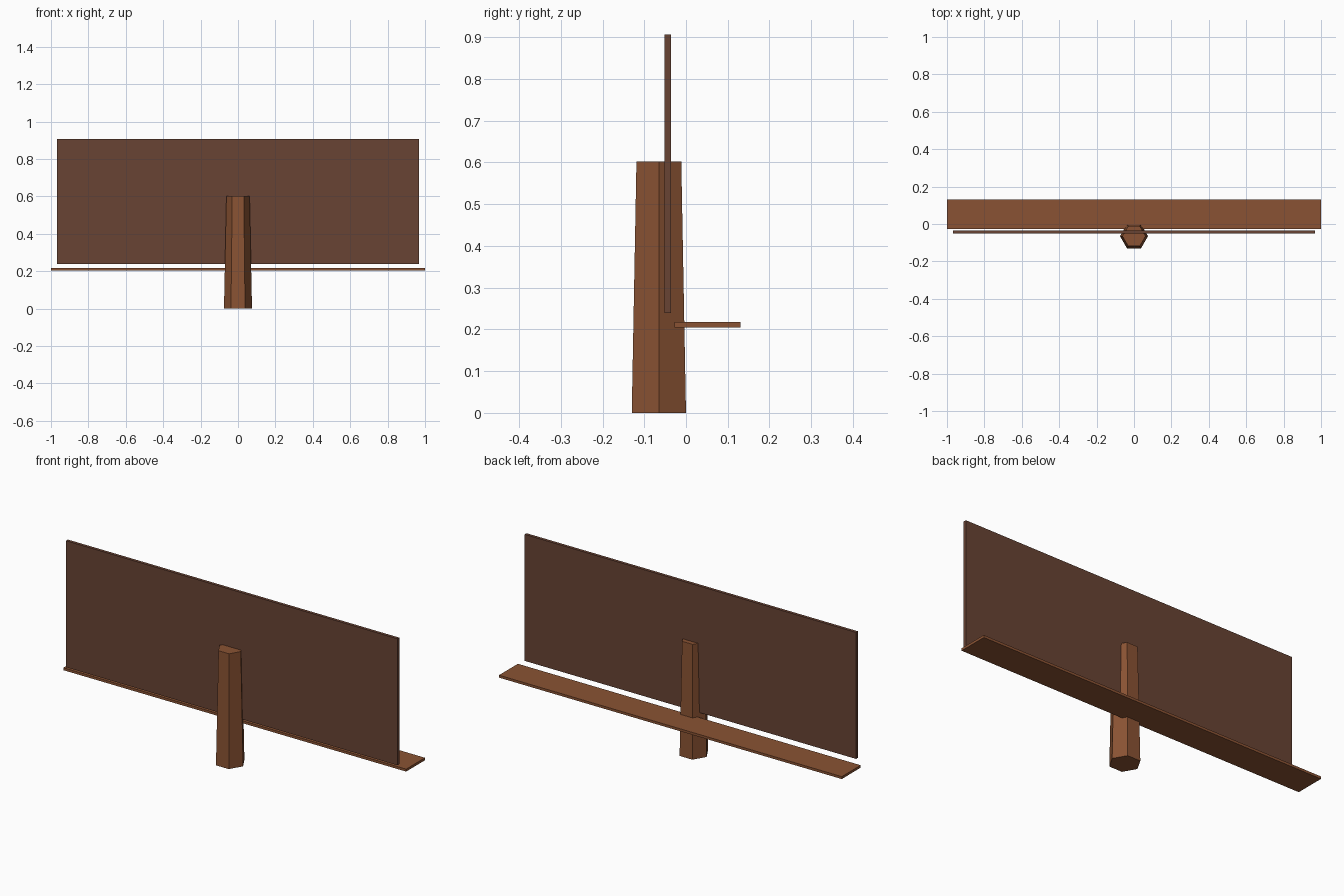
import bpy
from math import radians
from mathutils import Matrix

cube = bpy.data.objects.get("Cube")
if cube:
    bpy.data.objects.remove(cube, do_unlink=True)


def material(name, rgb):
    mat = bpy.data.materials.new(name)
    mat.use_nodes = True
    color = (*rgb, 1)
    mat.diffuse_color = color
    mat.node_tree.nodes["Principled BSDF"].inputs["Base Color"].default_value = color
    return mat


def finish(name, mat):
    obj = bpy.context.object
    obj.name = name
    obj.data.name = name
    obj.data.materials.append(mat)
    return obj


def plank(name, low, high, mat):
    center = [(a + b) / 2 for a, b in zip(low, high)]
    size = [b - a for a, b in zip(low, high)]
    bpy.ops.mesh.primitive_cube_add(size=1, location=center)
    obj = finish(name, mat)
    obj.data.transform(Matrix.Diagonal((*size, 1)))
    return obj


wood = material("warm brown wood", (0.255, 0.086, 0.033))
dark_wood = material("dark brown wood", (0.14, 0.056, 0.034))

# Tapered six-sided post with corners pointing left and right
bpy.ops.mesh.primitive_cone_add(vertices=6, radius1=0.075, radius2=0.062,
                                depth=0.602, location=(0, -0.065, 0.301))
post = finish("post", wood)
post.data.transform(Matrix.Rotation(radians(30), 4, "Z"))

# Upright panel and the flat shelf behind it
plank("back_panel", (-0.967, -0.052, 0.239), (0.967, -0.036, 0.906), dark_wood)
plank("shelf", (-1, -0.027, 0.205), (1, 0.13, 0.218), wood)
